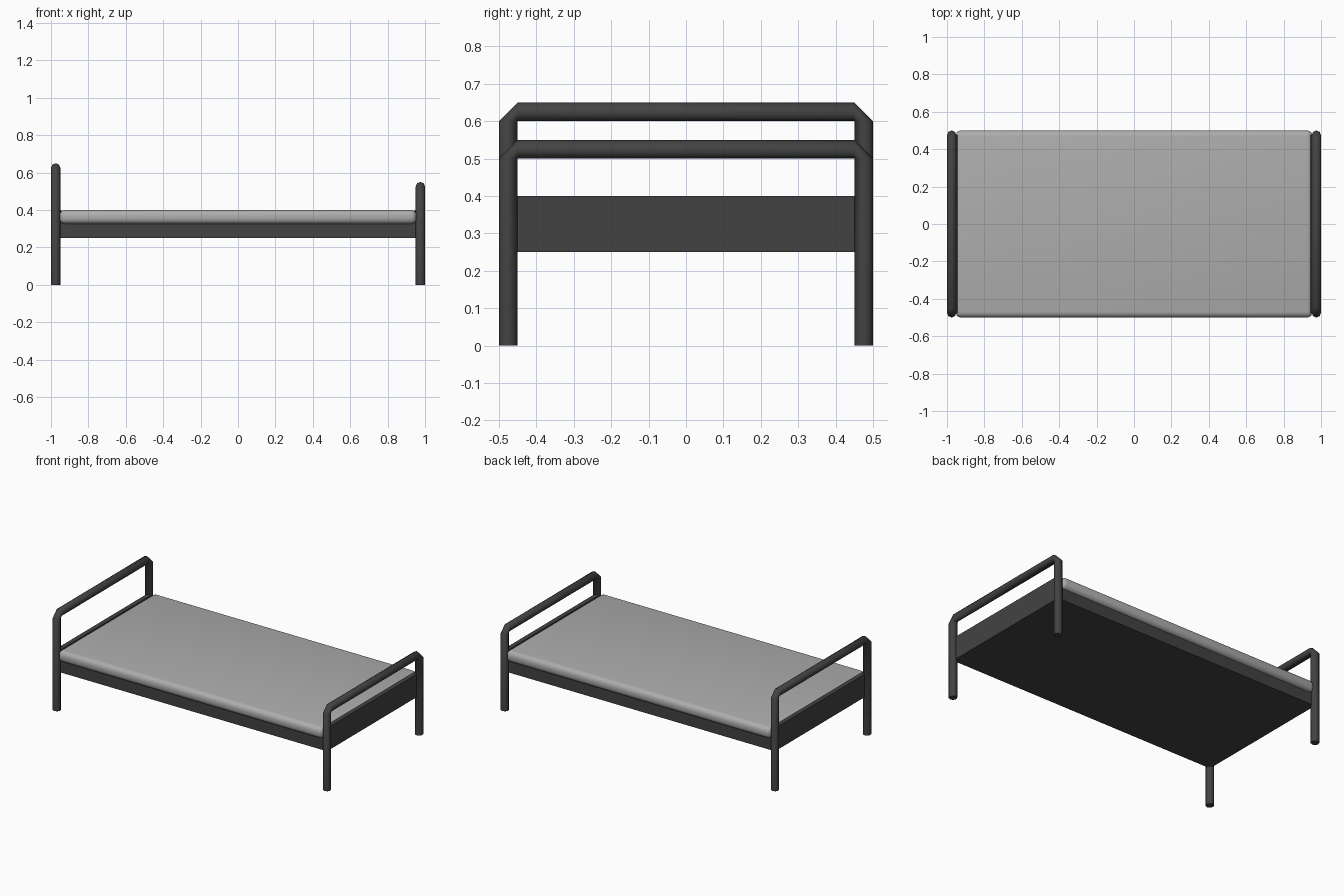
import bpy, bmesh, math
from mathutils import Vector

if "Cube" in bpy.data.objects:
    bpy.data.objects.remove(bpy.data.objects["Cube"])


def material(name, rgb):
    m = bpy.data.materials.new(name)
    m.diffuse_color = (*rgb, 1)
    m.use_nodes = True
    m.node_tree.nodes["Principled BSDF"].inputs["Base Color"].default_value = m.diffuse_color
    return m


DARK = material("dark grey metal", (0.055, 0.055, 0.055))
LIGHT = material("light grey fabric", (0.42, 0.42, 0.42))


def finish(bm, name, mat, smooth=None):
    bmesh.ops.recalc_face_normals(bm, faces=bm.faces)
    me = bpy.data.meshes.new(name)
    bm.to_mesh(me)
    bm.free()
    me.materials.append(mat)
    ob = bpy.data.objects.new(name, me)
    bpy.context.collection.objects.link(ob)
    if smooth:
        bpy.ops.object.select_all(action='DESELECT')
        ob.select_set(True)
        bpy.context.view_layer.objects.active = ob
        bpy.ops.object.shade_smooth_by_angle(angle=math.radians(smooth))
    return ob


def box(name, lo, hi, mat, bevel=0, smooth=None):
    bm = bmesh.new()
    bmesh.ops.create_cube(bm, size=1)
    for v in bm.verts:
        v.co = Vector([(a + b) / 2 + c * (b - a) for a, b, c in zip(lo, hi, v.co)])
    if bevel:
        bmesh.ops.bevel(bm, geom=bm.edges[:], offset=bevel, segments=4,
                        profile=0.5, affect='EDGES')
    return finish(bm, name, mat, smooth)


def end_loop(name, x, top, r=0.025, n=8):
    """Octagonal tube: up one leg, across the top, down the other leg."""
    bend = top - 2 * r
    # ring centre (y, z) and the outward direction in the y-z plane
    path = [((-0.475, 0), (-1, 0)), ((-0.475, bend), (-1, 0)),
            ((-0.45, top - r), (0, 1)), ((0.45, top - r), (0, 1)),
            ((0.475, bend), (1, 0)), ((0.475, 0), (1, 0))]
    bm = bmesh.new()
    rings = []
    for (y, z), (oy, oz) in path:
        ring = []
        for i in range(n):
            a = math.tau * i / n
            c, s = r * math.cos(a), r * math.sin(a)
            ring.append(bm.verts.new((x + s, y + oy * c, z + oz * c)))
        rings.append(ring)
    for a, b in zip(rings, rings[1:]):
        for i in range(n):
            j = (i + 1) % n
            quad = (a[i], a[j], b[j], b[i])
            bm.faces.new(quad)
    bm.faces.new(rings[0])
    bm.faces.new(rings[-1])
    return finish(bm, name, DARK, 60)


# Head and foot tubes with the panels between their legs
for label, side, top in (("head", -1, 0.65), ("foot", 1, 0.55)):
    end_loop(label + "_tube", side * 0.975, top)
    x0, x1 = sorted((side * 0.945, side * 0.975))
    box(label + "_panel", (x0, -0.475, 0.25), (x1, 0.475, 0.40), DARK)

# Bed base
box("bed_base", (-0.96, -0.475, 0.25), (0.96, 0.475, 0.335), DARK)

# Mattress with rounded edges
box("mattress", (-0.955, -0.5, 0.325), (0.955, 0.5, 0.40), LIGHT, 0.03, 50)
